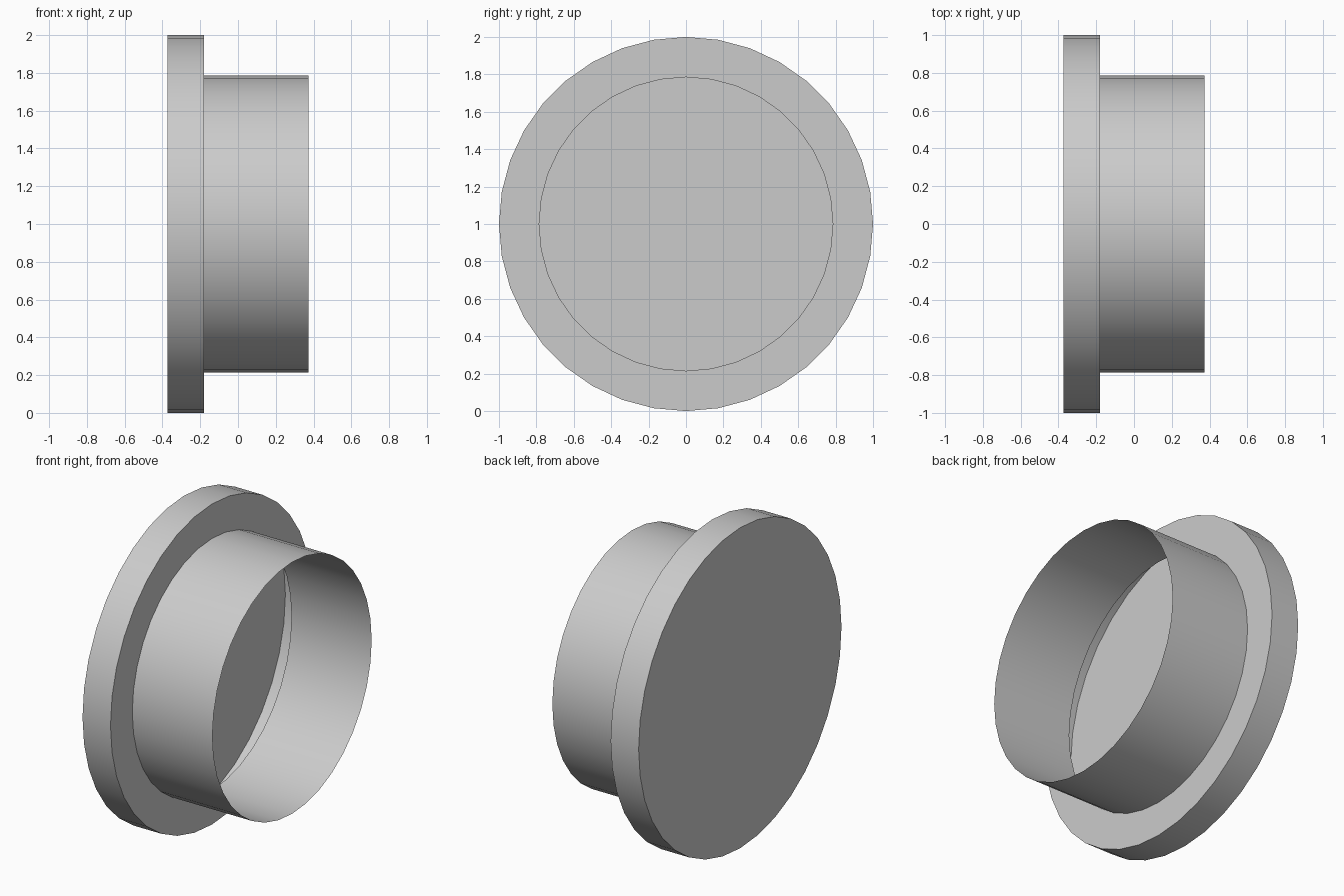
import bpy, bmesh
from math import sin, cos, tau, radians

if "Cube" in bpy.data.objects:
    bpy.data.objects.remove(bpy.data.objects["Cube"])

SIDES = 36
# (x, radius) from the closed back disc, over the hollow flange, to the open tube end
PROFILE = [(-0.373, 1.0), (-0.18, 1.0), (-0.18, 0.785), (0.373, 0.785)]

bm = bmesh.new()

# rings around the x axis
rings = [[bm.verts.new((x, r * cos(tau * i / SIDES), 1 + r * sin(tau * i / SIDES)))
          for i in range(SIDES)] for x, r in PROFILE]

# flange wall, shoulder and tube wall
for a, b in zip(rings, rings[1:]):
    for i in range(SIDES):
        j = (i + 1) % SIDES
        bm.faces.new((a[i], a[j], b[j], b[i]))

# closed back disc
bm.faces.new(rings[0][::-1])

bm.normal_update()
mesh = bpy.data.meshes.new("flanged_cap")
bm.to_mesh(mesh)
bm.free()

cap = bpy.data.objects.new("flanged_cap", mesh)
bpy.context.collection.objects.link(cap)
bpy.context.view_layer.objects.active = cap
cap.select_set(True)
bpy.ops.object.shade_smooth_by_angle(angle=radians(30))
